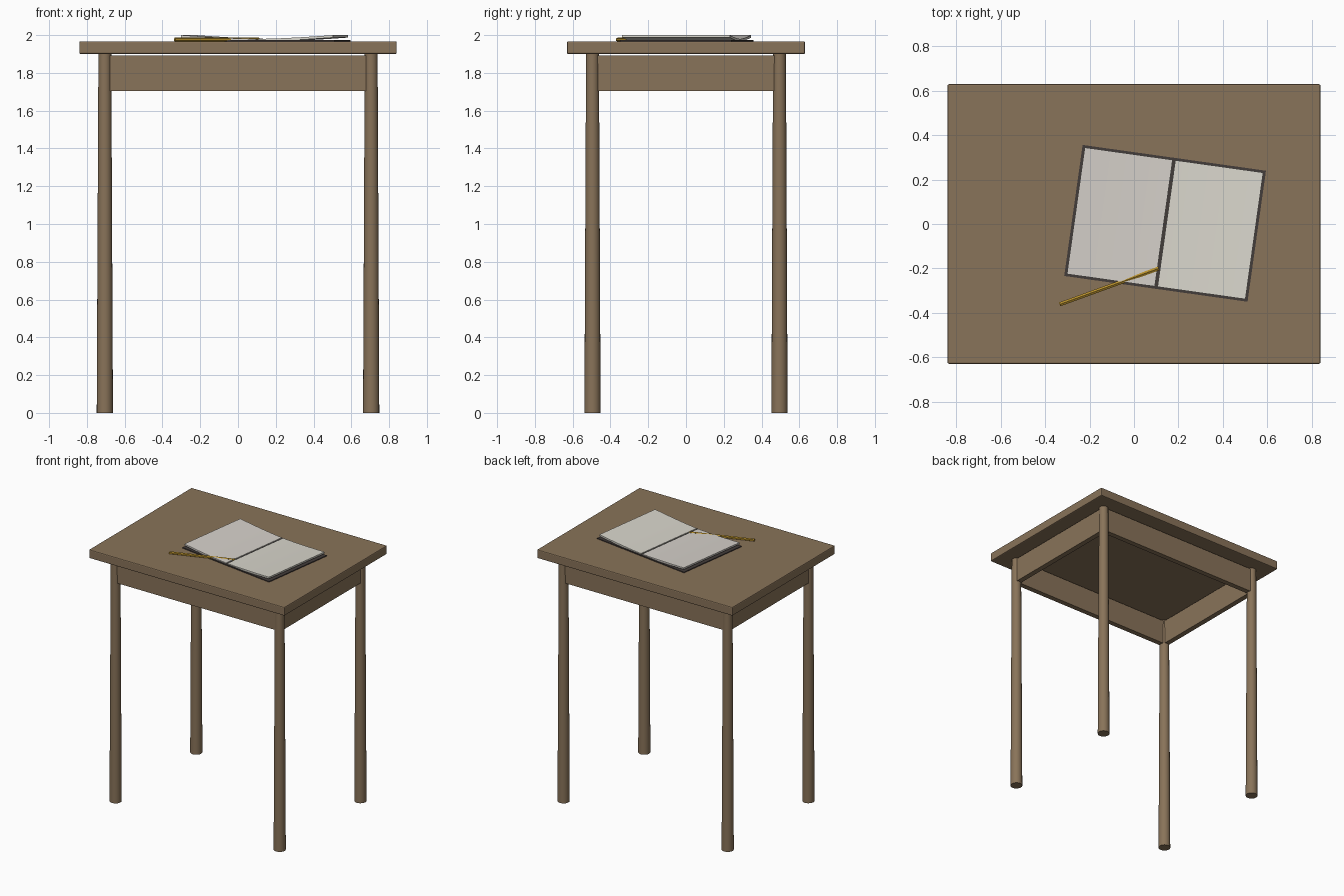
import bpy, bmesh, math
from mathutils import Matrix, Vector

if "Cube" in bpy.data.objects:
    bpy.data.objects.remove(bpy.data.objects["Cube"])


def material(name, rgb):
    m = bpy.data.materials.new(name)
    m.diffuse_color = (*rgb, 1)
    m.use_nodes = True
    m.node_tree.nodes["Principled BSDF"].inputs["Base Color"].default_value = m.diffuse_color
    return m


WOOD = material("brown wood", (0.25, 0.172, 0.1))
PAGE_L = material("warm paper", (0.68, 0.645, 0.60))
PAGE_R = material("cream paper", (0.70, 0.68, 0.61))
COVER = material("dark cover", (0.055, 0.045, 0.042))
GOLD = material("mustard paint", (0.46, 0.27, 0.025))


def finish(name, bm, mat, matrix=None):
    if matrix is not None:
        bm.transform(matrix)
    bmesh.ops.recalc_face_normals(bm, faces=bm.faces)
    me = bpy.data.meshes.new(name)
    bm.to_mesh(me)
    bm.free()
    me.materials.append(mat)
    ob = bpy.data.objects.new(name, me)
    bpy.context.collection.objects.link(ob)
    return ob


def box(name, lo, hi, mat, bevel=0, matrix=None):
    bm = bmesh.new()
    lo, hi = Vector(lo), Vector(hi)
    bmesh.ops.create_cube(bm, size=1, matrix=Matrix.Translation((lo + hi) / 2)
                          @ Matrix.Diagonal((*(hi - lo), 1)))
    if bevel:
        bmesh.ops.bevel(bm, geom=bm.edges[:], offset=bevel, segments=2,
                        affect='EDGES', profile=0.5)
    return finish(name, bm, mat, matrix)


TOP = 1.967
LX, LY = 0.705, 0.495

# Table top
box("table_top", (-0.84, -0.63, 1.9), (0.84, 0.63, TOP), WOOD, 0.007)

# Tapered legs and apron boards
for sx, side in ((-1, "left"), (1, "right")):
    for sy, end in ((-1, "front"), (1, "back")):
        bm = bmesh.new()
        bmesh.ops.create_cone(bm, cap_ends=True, segments=20, radius1=0.043,
                              radius2=0.034, depth=1.905)
        leg = finish(f"{end}_{side}_leg", bm, WOOD,
                     Matrix.Translation((sx * LX, sy * LY, 1.905 / 2)))
        for p in leg.data.polygons:
            p.use_smooth = len(p.vertices) == 4
    x = sx * LX
    box(f"{side}_apron", (x - 0.02, -0.47, 1.705), (x + 0.02, 0.47, 1.893), WOOD)
for sy, end in ((-1, "front"), (1, "back")):
    y = sy * LY
    box(f"{end}_apron", (-0.68, y - 0.02, 1.705), (0.68, y + 0.02, 1.893), WOOD)

# Open book: flat cover with two page blocks curling up at the outer edges
book = Matrix.Translation((0.14, 0.003, 0)) @ Matrix.Rotation(math.radians(-8), 4, 'Z')
box("book_cover", (-0.417, -0.298, TOP), (0.417, 0.298, TOP + 0.006), COVER, 0, book)
for s, name, mat in ((-1, "left_pages", PAGE_L), (1, "right_pages", PAGE_R)):
    bm = bmesh.new()
    n = 12
    pts = []
    for i in range(n + 1):
        u = 0.006 + 0.4 * i / n
        pts.append((s * u, 1.98 + 0.02 * (i / n) ** 1.5))
    loop = pts + [(u, z - 0.013) for u, z in reversed(pts)]
    rows = [[bm.verts.new((u, v, z)) for u, z in loop] for v in (-0.288, 0.288)]
    for i in range(len(loop)):
        j = (i + 1) % len(loop)
        bm.faces.new((rows[0][i], rows[0][j], rows[1][j], rows[1][i]))
    for r in rows:
        for i in range(n):
            k = 2 * n + 1 - i
            bm.faces.new((r[i], r[i + 1], r[k - 1], r[k]))
    ob = finish(name, bm, mat, book)
    for p in ob.data.polygons:
        p.use_smooth = p.normal.z > 0.9

# Six-sided pencil, partly under the left page
a, b = Vector((-0.335, -0.362, TOP + 0.009)), Vector((0.112, -0.2, TOP + 0.009))
bm = bmesh.new()
bmesh.ops.create_cone(bm, cap_ends=True, segments=6, radius1=0.0104,
                      radius2=0.0104, depth=(b - a).length)
finish("pencil", bm, GOLD, Matrix.Translation((a + b) / 2)
       @ (b - a).to_track_quat('Z', 'Y').to_matrix().to_4x4())
